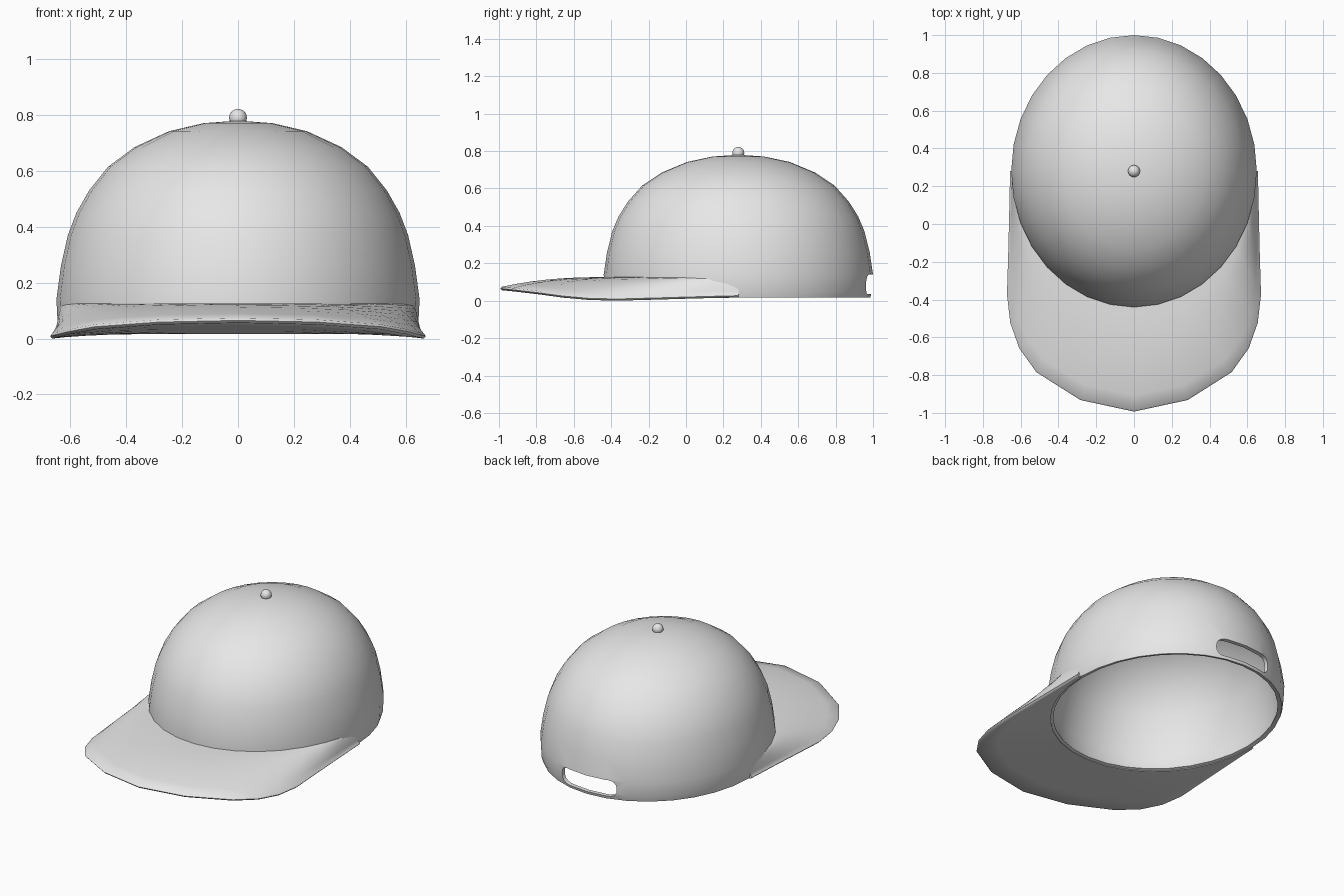
import bpy, bmesh, math
from mathutils import Vector

cube = bpy.data.objects.get("Cube")
if cube:
    bpy.data.objects.remove(cube, do_unlink=True)

CENTRE_Y, RX, RY = 0.28, 0.65, 0.72

grey = bpy.data.materials.new("plain grey")
grey.use_nodes = True
grey.diffuse_color = (0.8, 0.8, 0.8, 1)
grey.node_tree.nodes["Principled BSDF"].inputs["Base Color"].default_value = (0.8, 0.8, 0.8, 1)


def make_object(name, bm):
    bmesh.ops.recalc_face_normals(bm, faces=bm.faces)
    mesh = bpy.data.meshes.new(name)
    bm.to_mesh(mesh)
    bm.free()
    obj = bpy.data.objects.new(name, mesh)
    bpy.context.collection.objects.link(obj)
    mesh.materials.append(grey)
    return obj


def smooth(obj, degrees):
    bpy.ops.object.select_all(action="DESELECT")
    obj.select_set(True)
    bpy.context.view_layer.objects.active = obj
    bpy.ops.object.shade_smooth_by_angle(angle=math.radians(degrees))


def oval(angle, scale, z):
    """Point on the crown's oval; angle 0 faces the front."""
    return Vector((RX * scale * math.sin(angle), CENTRE_Y - RY * scale * math.cos(angle), z))


def bridge(bm, a, b):
    n = len(a)
    for i in range(n):
        bm.faces.new((a[i], a[(i + 1) % n], b[(i + 1) % n], b[i]))


# Crown: oval rings following a dome profile (scale, height)
profile = [(0.98, 0.018), (0.993, 0.05), (1.0, 0.14), (0.975, 0.26), (0.937, 0.37),
           (0.89, 0.45), (0.82, 0.53), (0.715, 0.615), (0.57, 0.685),
           (0.38, 0.742), (0.19, 0.771)]
SEGMENTS = 32
bm = bmesh.new()
rings = [[bm.verts.new(oval(math.tau * k / SEGMENTS, s, z)) for k in range(SEGMENTS)]
         for s, z in profile]
for low, high in zip(rings, rings[1:]):
    bridge(bm, low, high)
top = bm.verts.new((0, CENTRE_Y, 0.78))
for k in range(SEGMENTS):
    bm.faces.new((rings[-1][k], rings[-1][(k + 1) % SEGMENTS], top))
crown = make_object("crown", bm)
shell = crown.modifiers.new("shell", "SOLIDIFY")
shell.thickness = 0.025
shell.offset = -1

# Rounded adjuster opening at the back
bm = bmesh.new()
bmesh.ops.create_cube(bm, size=1)
bmesh.ops.scale(bm, vec=(0.38, 0.5, 0.105), verts=bm.verts)
bmesh.ops.translate(bm, vec=(0, 1.0, 0.088), verts=bm.verts)
depth_edges = [e for e in bm.edges if abs(e.verts[0].co.y - e.verts[1].co.y) > 0.1]
bmesh.ops.bevel(bm, geom=depth_edges, offset=0.045, segments=4, profile=0.5, affect="EDGES")
cutter = make_object("opening_cutter", bm)
cutter.hide_render = True
cut = crown.modifiers.new("opening", "BOOLEAN")
cut.operation = "DIFFERENCE"
cut.object = cutter
bpy.context.view_layer.objects.active = crown
for modifier in ("shell", "opening"):
    bpy.ops.object.modifier_apply(modifier=modifier)
bpy.data.objects.remove(cutter, do_unlink=True)
smooth(crown, 40)

# Brim: closed sections lofted from side to side; outer edge as (x, y, underside z)
edge = [(0, -0.985, 0.056), (0.28, -0.925, 0.05), (0.51, -0.78, 0.033), (0.6, -0.655, 0.016),
        (0.648, -0.52, 0.004), (0.665, -0.37, 0), (0.658, -0.15, 0.006),
        (0.653, 0.05, 0.012), (0.648, 0.28, 0.018)]
LAST = len(edge) - 1
ROWS = 7


def brim_section(index):
    i, side = abs(index), (1 if index >= 0 else -1)
    angle = math.radians(90) * i / LAST
    x, y, z = edge[i]
    outer_top, outer_low = Vector((x, y, z + 0.018)), Vector((x, y, z))
    inner_top, inner_low = oval(angle, 0.985, 0.126), oval(angle, 0.968, 0.016)
    power = 2.4 - 1.3 * i / LAST
    points = []
    for r in range(ROWS + 1):
        t = r / ROWS
        p = inner_top.lerp(outer_top, t)
        p.z = outer_top.z + (inner_top.z - outer_top.z) * (1 - t ** power)
        points.append(p)
    # softly rounded lip
    lip = (outer_top + outer_low) / 2
    outward = Vector((x, y - inner_low.y, 0)).normalized()
    points.append(lip + outward * 0.008)
    points += [outer_low.lerp(inner_low, r / 4) for r in range(5)]
    return [(p.x * side, p.y, p.z) for p in points]


bm = bmesh.new()
sections = [[bm.verts.new(p) for p in brim_section(i)] for i in range(-LAST, LAST + 1)]
for a, b in zip(sections, sections[1:]):
    bridge(bm, a, b)
bm.faces.new(sections[0])
bm.faces.new(sections[-1])
smooth(make_object("brim", bm), 60)

# Button on top
bm = bmesh.new()
bmesh.ops.create_uvsphere(bm, u_segments=16, v_segments=10, radius=0.032)
bmesh.ops.translate(bm, vec=(0, CENTRE_Y, 0.79), verts=bm.verts)
smooth(make_object("top_button", bm), 60)
